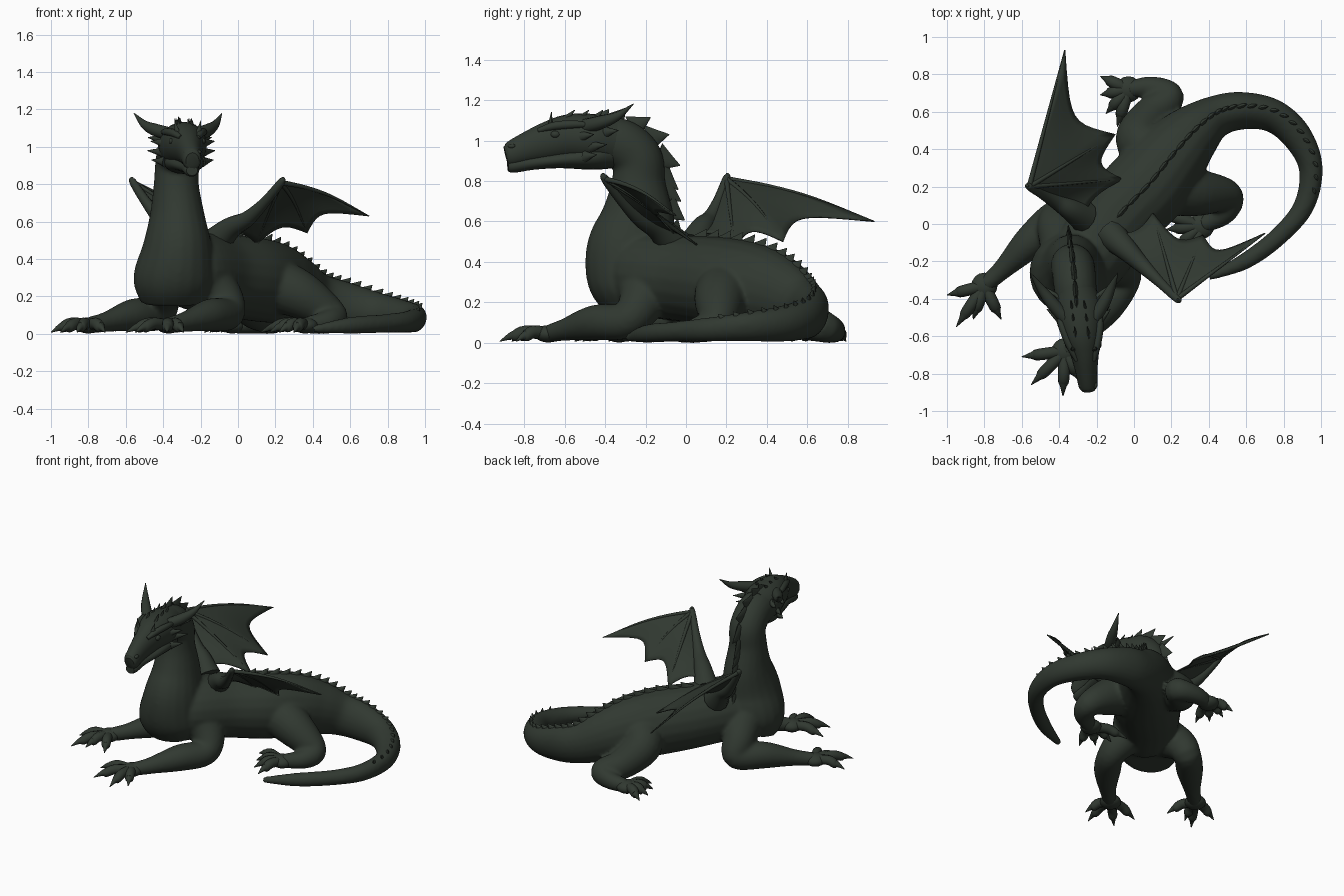
import bpy
import bmesh
import math
from mathutils import Vector

if "Cube" in bpy.data.objects:
    bpy.data.objects.remove(bpy.data.objects["Cube"])

UP = Vector((0, 0, 1))

# One dark green hide colour
hide = bpy.data.materials.new("dark_green_hide")
hide.use_nodes = True
hide_colour = (0.03, 0.04, 0.03, 1)
hide.diffuse_color = hide_colour
hide.node_tree.nodes["Principled BSDF"].inputs["Base Color"].default_value = hide_colour


def finish(name, bm, angle=50):
    bmesh.ops.recalc_face_normals(bm, faces=bm.faces)
    mesh = bpy.data.meshes.new(name)
    bm.to_mesh(mesh)
    bm.free()
    mesh.materials.append(hide)
    obj = bpy.data.objects.new(name, mesh)
    bpy.context.collection.objects.link(obj)
    bpy.ops.object.select_all(action="DESELECT")
    obj.select_set(True)
    bpy.context.view_layer.objects.active = obj
    bpy.ops.object.shade_smooth_by_angle(angle=math.radians(angle))
    return obj


def spline(points, steps):
    """Smooth curve through points of any dimension."""
    pts = [Vector(p) for p in points]
    pts = [pts[0] * 2 - pts[1]] + pts + [pts[-1] * 2 - pts[-2]]
    out = []
    for a, b, c, d in zip(pts, pts[1:], pts[2:], pts[3:]):
        for i in range(steps):
            t = i / steps
            out.append((b * 2 + (c - a) * t + (a * 2 - b * 5 + c * 4 - d) * t * t
                        + (b * 3 - a - c * 3 + d) * t ** 3) / 2)
    return out + [pts[-2]]


def loft(bm, points, sides=20, steps=6):
    """Oval tube; each point is x, y, z, half width[, half height]."""
    points = [tuple(p) if len(p) == 5 else (*p, p[-1]) for p in points]
    path = spline(points, steps)
    centres = [Vector(p[:3]) for p in path]
    frames, rings, side = [], [], None
    for i, (c, p) in enumerate(zip(centres, path)):
        t = (centres[min(i + 1, len(path) - 1)] - centres[max(i - 1, 0)]).normalized()
        side = t.cross(UP) if side is None else side - t * side.dot(t)
        side.normalize()
        n = side.cross(t)
        wide, high = max(p[3], .001), max(p[4], .001)
        ring = []
        for k in range(sides):
            a = math.tau * k / sides
            ring.append(bm.verts.new(c + side * wide * math.cos(a) + n * high * math.sin(a)))
        rings.append(ring)
        frames.append((c, t, n, high))
    for r, s in zip(rings, rings[1:]):
        for k in range(sides):
            j = (k + 1) % sides
            bm.faces.new((r[k], r[j], s[j], s[k]))
    bm.faces.new(rings[0])
    bm.faces.new(rings[-1])
    return frames


def blob(bm, centre, size):
    made = bmesh.ops.create_uvsphere(bm, u_segments=16, v_segments=10, radius=1)["verts"]
    bmesh.ops.scale(bm, vec=size, verts=made)
    bmesh.ops.translate(bm, vec=centre, verts=made)


def spike(bm, base, tip, thick, wide):
    mid = base.lerp(tip, .5)
    loft(bm, [(*base, thick, wide), (*mid, thick * .6, wide * .5), (*tip, .002, .002)], 8, 2)


# Body: trunk with tail, neck and legs merged into one skin
body = bmesh.new()
trunk = loft(body, [
    (-.36, -.34, .33, .08), (-.27, -.22, .34, .2, .2), (-.1, .02, .315, .215, .215),
    (.07, .2, .295, .225, .225), (.2, .36, .27, .2, .215), (.31, .48, .23, .16, .185),
    (.43, .57, .18, .115, .145), (.57, .605, .15, .1, .13), (.74, .58, .118, .088, .105),
    (.87, .47, .094, .08, .09), (.945, .3, .08, .062, .075), (.91, .1, .065, .055, .06),
    (.78, -.06, .055, .05), (.6, -.195, .045, .045), (.4, -.285, .025, .02)])
neck = loft(body, [
    (-.305, -.46, 1, .11, .115), (-.315, -.33, .985, .115, .125), (-.325, -.24, .91, .118, .125),
    (-.33, -.235, .79, .122, .135), (-.325, -.24, .62, .15, .185), (-.325, -.27, .45, .19, .225),
    (-.34, -.26, .29, .22, .22), (-.34, -.24, .17, .18, .15)])
legs = {
    "front_right": [(-.36, -.14, .3, .14), (-.41, -.02, .2, .11), (-.43, .03, .11, .09),
                    (-.56, -.1, .1, .088), (-.7, -.24, .065, .055), (-.8, -.33, .045, .045)],
    "front_left": [(-.2, -.2, .32, .14), (-.09, -.22, .2, .115), (-.055, -.3, .11, .09),
                   (-.15, -.45, .1, .088), (-.28, -.6, .065, .055), (-.37, -.68, .045, .045)],
    "hind_right": [(.12, .36, .28, .15), (.03, .46, .22, .13), (.1, .59, .12, .1),
                   (.19, .68, .08, .08), (.09, .73, .06, .06), (-.03, .72, .045, .045)],
    "hind_left": [(.15, .2, .28, .15), (.33, .17, .21, .13), (.5, .15, .1, .085),
                  (.48, .06, .065, .065), (.36, -.01, .045, .045)]}
for path in legs.values():
    loft(body, path)
skin = finish("body", body, 180)
remesh = skin.modifiers.new("merge", "REMESH")
remesh.mode = "VOXEL"
remesh.voxel_size = .012
remesh.use_smooth_shade = True
soften = skin.modifiers.new("soften", "SMOOTH")
soften.iterations = 8

# Paws with knuckled, clawed toes
toe_tips = {
    "front_right": [(-1, -.38), (-.95, -.55), (-.86, -.51), (-.71, -.51)],
    "front_left": [(-.6, -.71), (-.55, -.86), (-.38, -.92), (-.29, -.84)],
    "hind_right": [(-.18, .79), (-.18, .69), (-.15, .59), (-.09, .52)],
    "hind_left": [(.12, .07), (.17, -.03), (.22, -.13), (.3, -.2)]}
for name, tips in toe_tips.items():
    paw = bmesh.new()
    palm = Vector(legs[name][-1][:3])
    blob(paw, palm, (.07, .07, .043))
    for tip in tips:
        toe = []
        for f, z, r in ((0, .045, .032), (.45, .055, .032), (.68, .036, .029),
                        (.78, .033, .018), (1, .008, .002)):
            xy = palm.to_2d().lerp(Vector(tip), f)
            toe.append((xy.x, xy.y, z, r))
        loft(paw, toe, 12, 3)
    finish(name + "_paw", paw)

# Head: blunt skull and lower jaw
skull = bmesh.new()
loft(skull, [
    (-.244, -.89, .925, .035, .045), (-.246, -.865, .932, .05, .062),
    (-.255, -.78, .965, .06, .078), (-.265, -.68, .995, .08, .098),
    (-.28, -.58, 1.015, .11, .114), (-.295, -.47, 1.01, .128, .122),
    (-.31, -.36, .995, .11, .122)], 24)
finish("skull", skull)
jaw = bmesh.new()
loft(jaw, [(-.246, -.88, .873, .03, .026), (-.249, -.85, .875, .042, .034),
           (-.257, -.75, .89, .052, .034), (-.27, -.62, .905, .085, .042),
           (-.29, -.47, .92, .108, .065), (-.305, -.38, .94, .09, .08)], 20)
finish("lower_jaw", jaw)


def on_head(side, y, z):
    """Point at a sideways distance from the slightly turned head axis."""
    return Vector((-.29 - .13 * (y + .5) + side, y, z))


# Horns, brows, eyes, nostrils and cheek spikes on both sides
horns, face, cheeks = bmesh.new(), bmesh.new(), bmesh.new()
for s in (-1, 1):
    loft(horns, [(*on_head(s * .08, -.5, 1.07), .036), (*on_head(s * .14, -.42, 1.09), .034),
                 (*on_head(s * .19, -.34, 1.12), .022), (*on_head(s * .235, -.26, 1.18), .002)], 12)
    loft(face, [(*on_head(s * .045, -.73, 1.05), .012), (*on_head(s * .072, -.65, 1.072), .021),
                (*on_head(s * .1, -.55, 1.08), .02), (*on_head(s * .115, -.46, 1.075), .008)], 10)
    blob(face, on_head(s * .08, -.645, 1.03), (.018, .024, .018))
    blob(face, on_head(s * .034, -.86, .972), (.014, .02, .012))
    spike(face, on_head(s * .055, -.67, 1.065), on_head(s * .07, -.665, 1.14), .014, .02)
    for y, z, out in ((-.52, 1.02, .05), (-.47, .97, .06), (-.5, .92, .045), (-.4, 1.04, .05)):
        spike(cheeks, on_head(s * .1, y, z),
              on_head(s * (.12 + out), y + out * 1.3, z + .01), .022, .03)
finish("horns", horns)
finish("brows_and_eyes", face)
finish("cheek_spikes", cheeks)


# Spines along the neck, back and tail
def crest(name, frames, height):
    bm = bmesh.new()
    for i, (c, t, n, high) in enumerate(frames):
        h = height(i / len(frames))
        base = c + n * (high - .03)
        spike(bm, base, base + (n * .85 + t * .55) * (h + .03), .018, h * .6 + .022)
    finish(name, bm)


crest("neck_spines", neck[1:29:3], lambda f: .055 + .035 * math.sin(math.pi * f))
crest("back_spines", trunk[13:64:2], lambda f: .05 - .03 * f)
crown = bmesh.new()
for y in (-.6, -.53, -.46):
    for side in (-.035, .035):
        spike(crown, on_head(side, y, 1.1), on_head(side, y + .05, 1.15), .012, .022)
finish("crown_spines", crown)


# Wings: sagging arm, finger bones and scalloped membrane
def wing(name, root, wrist, ends):
    root, wrist = Vector(root), Vector(wrist)
    ends = [Vector(e) for e in ends] + [root]
    arches = (.03, .03, .01, -.06)

    def along(end, v, arch, pull=0):
        return wrist.lerp(end, v * (1 - pull * v)) + UP * arch * math.sin(math.pi * v)

    bones = bmesh.new()
    arm = [(*along(root, v, arches[-1]), r) for v, r in ((.75, .06), (.5, .042), (.25, .028), (0, .02))]
    loft(bones, [(*root - UP * .06, .085), *arm,
                 (*wrist + (wrist - root) * .03 + UP * .02, .006)], 12)
    for end, arch in zip(ends[:-1], arches):
        loft(bones, [(*along(end, v, arch), .011 * (1 - v) + .003) for v in (0, .3, .6, 1)], 8, 4)
    finish(name + "_bones", bones)

    web = bmesh.new()
    count = 10
    for n, depth in enumerate((.25, .2, .1)):
        grid = []
        for i in range(count + 1):
            u = i / count
            edge = ends[n].lerp(ends[n + 1], u)
            arch = arches[n] * (1 - u) + arches[n + 1] * u
            pull = depth * 4 * u * (1 - u)
            grid.append([web.verts.new(along(edge, j / count, arch, pull))
                         for j in range(count + 1)])
        for g, h in zip(grid, grid[1:]):
            for j in range(count):
                web.faces.new((g[j], h[j], h[j + 1], g[j + 1]))
    bmesh.ops.remove_doubles(web, verts=web.verts, dist=.0005)
    sheet = finish(name + "_membrane", web)
    thick = sheet.modifiers.new("thickness", "SOLIDIFY")
    thick.thickness = .008
    thick.offset = 0


wing("right_wing", (-.27, .04, .54), (-.56, .2, .81),
     [(-.37, .93, .6), (-.1, .48, .5), (-.06, .24, .47)])
wing("left_wing", (-.13, -.05, .54), (.23, -.4, .81),
     [(.7, -.05, .63), (.37, -.06, .54), (.1, .06, .48)])
